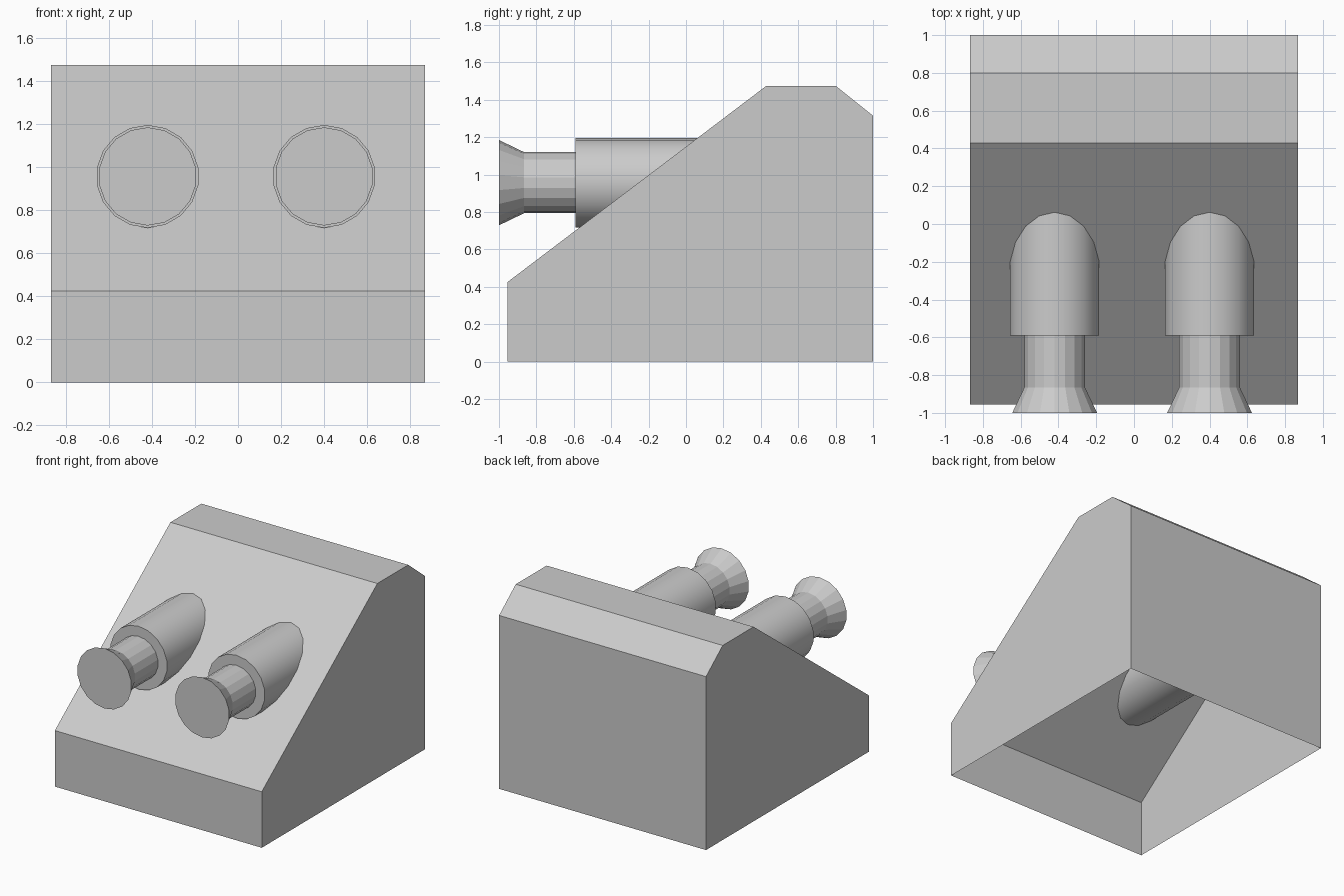
import bpy, bmesh, math

if "Cube" in bpy.data.objects:
    bpy.data.objects.remove(bpy.data.objects["Cube"])

HALF_W = 0.868
AXIS_Z = 0.957
SIDES = 18


def add_object(name, bm):
    bmesh.ops.recalc_face_normals(bm, faces=bm.faces)
    mesh = bpy.data.meshes.new(name)
    bm.to_mesh(mesh)
    bm.free()
    obj = bpy.data.objects.new(name, mesh)
    bpy.context.collection.objects.link(obj)
    return obj


def turned_part(name, x, stations, smooth=False):
    """Rings of (y, radius) around an axis along y, capped at both ends."""
    bm = bmesh.new()
    rings = []
    for y, r in stations:
        ring = []
        for i in range(SIDES):
            a = 2 * math.pi * i / SIDES
            ring.append(bm.verts.new((x + r * math.sin(a), y, AXIS_Z + r * math.cos(a))))
        rings.append(ring)
    for a, b in zip(rings, rings[1:]):
        for i in range(SIDES):
            j = (i + 1) % SIDES
            bm.faces.new((a[i], a[j], b[j], b[i])).smooth = smooth
    bm.faces.new(rings[0])
    bm.faces.new(rings[-1])
    # Keep the cap rims crisp
    for e in bm.edges:
        e.smooth = not any(len(f.verts) > 4 for f in e.link_faces)
    return add_object(name, bm)


# Sloped housing: thin shell, open underneath
profile = [(-0.955, 0), (-0.955, 0.425), (0.43, 1.475),
           (0.80, 1.475), (1.0, 1.315), (1.0, 0)]
bm = bmesh.new()
left, right = ([bm.verts.new((x, y, z)) for y, z in profile] for x in (-HALF_W, HALF_W))
bm.faces.new(left)
bm.faces.new(right)
for i in range(len(profile) - 1):
    bm.faces.new((left[i], left[i + 1], right[i + 1], right[i]))
add_object("sloped_housing", bm)

# Two barrels through the slope, each with a flared nozzle
for side, x in (("left", -0.42), ("right", 0.40)):
    turned_part(side + "_barrel", x, [(-0.59, 0.239), (0.2, 0.239)], smooth=True)
    turned_part(side + "_nozzle", x, [(-1.0, 0.228), (-0.865, 0.163), (-0.58, 0.163)])
